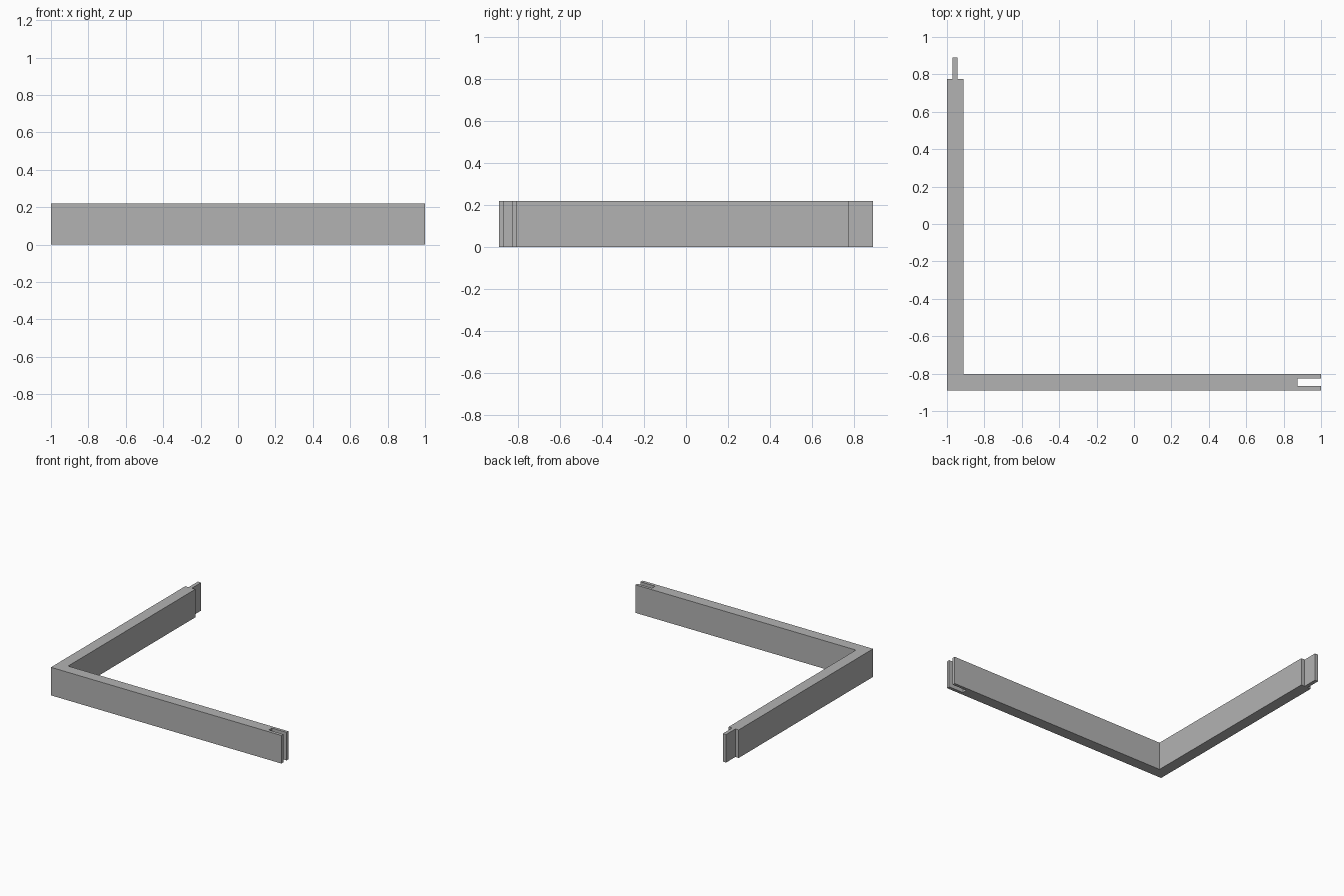
import bpy
import bmesh

HEIGHT = 0.22

cube = bpy.data.objects.get("Cube")
if cube:
    bpy.data.objects.remove(cube, do_unlink=True)

# Plain grey finish
grey = bpy.data.materials.new("plain grey")
grey.use_nodes = True
colour = (0.45, 0.45, 0.45, 1)
grey.diffuse_color = colour
grey.node_tree.nodes["Principled BSDF"].inputs["Base Color"].default_value = colour


def extrude_profile(name, outline, height, material):
    """Raise a flat outline from the ground to the given height."""
    mesh = bpy.data.meshes.new(name)
    bm = bmesh.new()
    base = bm.faces.new([bm.verts.new((x, y, 0)) for x, y in outline])
    raised = bmesh.ops.extrude_face_region(bm, geom=[base], use_keep_orig=True)
    top = [v for v in raised["geom"] if isinstance(v, bmesh.types.BMVert)]
    bmesh.ops.translate(bm, verts=top, vec=(0, 0, height))
    bmesh.ops.recalc_face_normals(bm, faces=bm.faces)
    bm.to_mesh(mesh)
    bm.free()
    mesh.materials.append(material)
    obj = bpy.data.objects.new(name, mesh)
    bpy.context.collection.objects.link(obj)
    return obj


# L-shaped frame outline: long rail with a slot, side rail with a tongue
front_rail = [(-1, -0.89), (1, -0.89)]
slot = [(1, -0.865), (0.873, -0.865), (0.873, -0.826), (1, -0.826)]
inner_corner = [(1, -0.803), (-0.912, -0.803)]
tongue = [(-0.912, 0.775), (-0.943, 0.775), (-0.943, 0.89),
          (-0.971, 0.89), (-0.971, 0.775), (-1, 0.775)]

extrude_profile("corner_frame", front_rail + slot + inner_corner + tongue, HEIGHT, grey)
